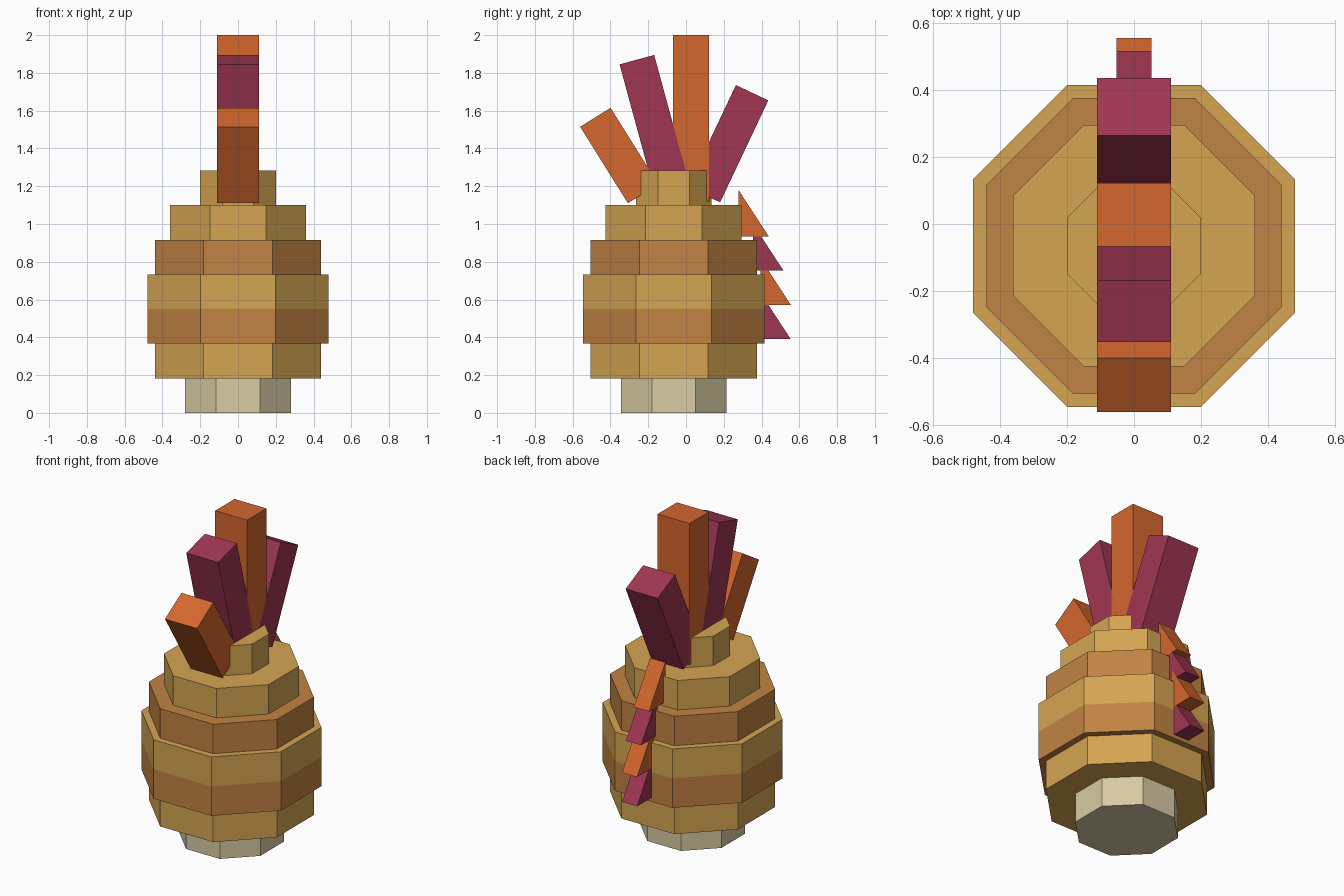
import bpy, bmesh, math
from mathutils import Matrix, Vector

if "Cube" in bpy.data.objects:
    bpy.data.objects.remove(bpy.data.objects["Cube"])


def material(name, rgb):
    m = bpy.data.materials.new(name)
    lin = [((c / 255 + 0.055) / 1.055) ** 2.4 for c in rgb]
    m.diffuse_color = (*lin, 1)
    m.use_nodes = True
    m.node_tree.nodes["Principled BSDF"].inputs["Base Color"].default_value = m.diffuse_color
    return m


GOLD = material("gold", (213, 165, 82))
BROWN = material("brown", (193, 131, 68))
CREAM = material("cream", (216, 203, 163))
ORANGE = material("orange", (213, 103, 46))
PLUM = material("plum", (160, 54, 83))


def finish(name, bm, mats):
    bmesh.ops.recalc_face_normals(bm, faces=bm.faces)
    mesh = bpy.data.meshes.new(name)
    bm.to_mesh(mesh)
    bm.free()
    for m in mats:
        mesh.materials.append(m)
    ob = bpy.data.objects.new(name, mesh)
    bpy.context.collection.objects.link(ob)
    return ob


# Stepped octagonal body: (flat-to-centre radius, material index) per tier
BODY_Y, TIER = -0.065, 1.283 / 7
TIERS = [(0.28, 2), (0.44, 0), (0.48, 1), (0.48, 0), (0.44, 1), (0.36, 0), (0.20, 0)]
bm = bmesh.new()


def ring(radius, z):
    r = radius / math.cos(math.pi / 8)
    return [bm.verts.new((r * math.cos((k + 0.5) * math.pi / 4),
                          BODY_Y + r * math.sin((k + 0.5) * math.pi / 4), z))
            for k in range(8)]


def bridge(a, b, mat):
    for k in range(8):
        n = (k + 1) % 8
        bm.faces.new((a[k], a[n], b[n], b[k])).material_index = mat


last, last_r, last_mat = None, None, None
for i, (radius, mat) in enumerate(TIERS):
    if last is None:
        low = ring(radius, 0)
        bm.faces.new(low).material_index = mat
    elif radius == last_r:
        low = last
    else:
        # Ledges take the colour of the wider tier
        low = ring(radius, i * TIER)
        bridge(last, low, mat if radius > last_r else last_mat)
    high = ring(radius, (i + 1) * TIER)
    bridge(low, high, mat)
    last, last_r, last_mat = high, radius, mat
bm.faces.new(last).material_index = last_mat
finish("stepped_body", bm, [GOLD, BROWN, CREAM])


# Crest: leaning bars (top centre y, top centre z, lean in degrees, length)
CREST = [(-0.48, 1.565, 32, 0.477, ORANGE), (-0.26, 1.87, 15.2, 0.76, PLUM),
         (0.0275, 2.0, 0, 0.88, ORANGE), (0.35, 1.695, -25.3, 0.597, PLUM)]
for i, (y, z, lean, length, mat) in enumerate(CREST):
    bm = bmesh.new()
    bmesh.ops.create_cube(bm, size=1)
    bmesh.ops.translate(bm, vec=Vector((0, 0, -0.5)), verts=bm.verts)
    bmesh.ops.scale(bm, vec=Vector((0.22, 0.19, length)), verts=bm.verts)
    bmesh.ops.transform(bm, verts=bm.verts, matrix=Matrix.Translation((0, y, z))
                        @ Matrix.Rotation(math.radians(lean), 4, 'X'))
    finish(f"crest_feather_{i + 1}", bm, [mat])

# Back spines: triangular wedges (inner y, bottom z)
SPINES = [(0.278, 0.935, ORANGE), (0.355, 0.755, PLUM),
          (0.395, 0.572, ORANGE), (0.395, 0.39, PLUM)]
for i, (y, z, mat) in enumerate(SPINES):
    bm = bmesh.new()
    outline = [(y, z), (y + 0.16, z), (y, z + 0.245)]
    face = bm.faces.new([bm.verts.new((-0.052, a, b)) for a, b in outline])
    out = bmesh.ops.extrude_face_region(bm, geom=[face])
    bmesh.ops.translate(bm, vec=Vector((0.104, 0, 0)),
                        verts=[v for v in out["geom"] if isinstance(v, bmesh.types.BMVert)])
    finish(f"back_spine_{i + 1}", bm, [mat])
